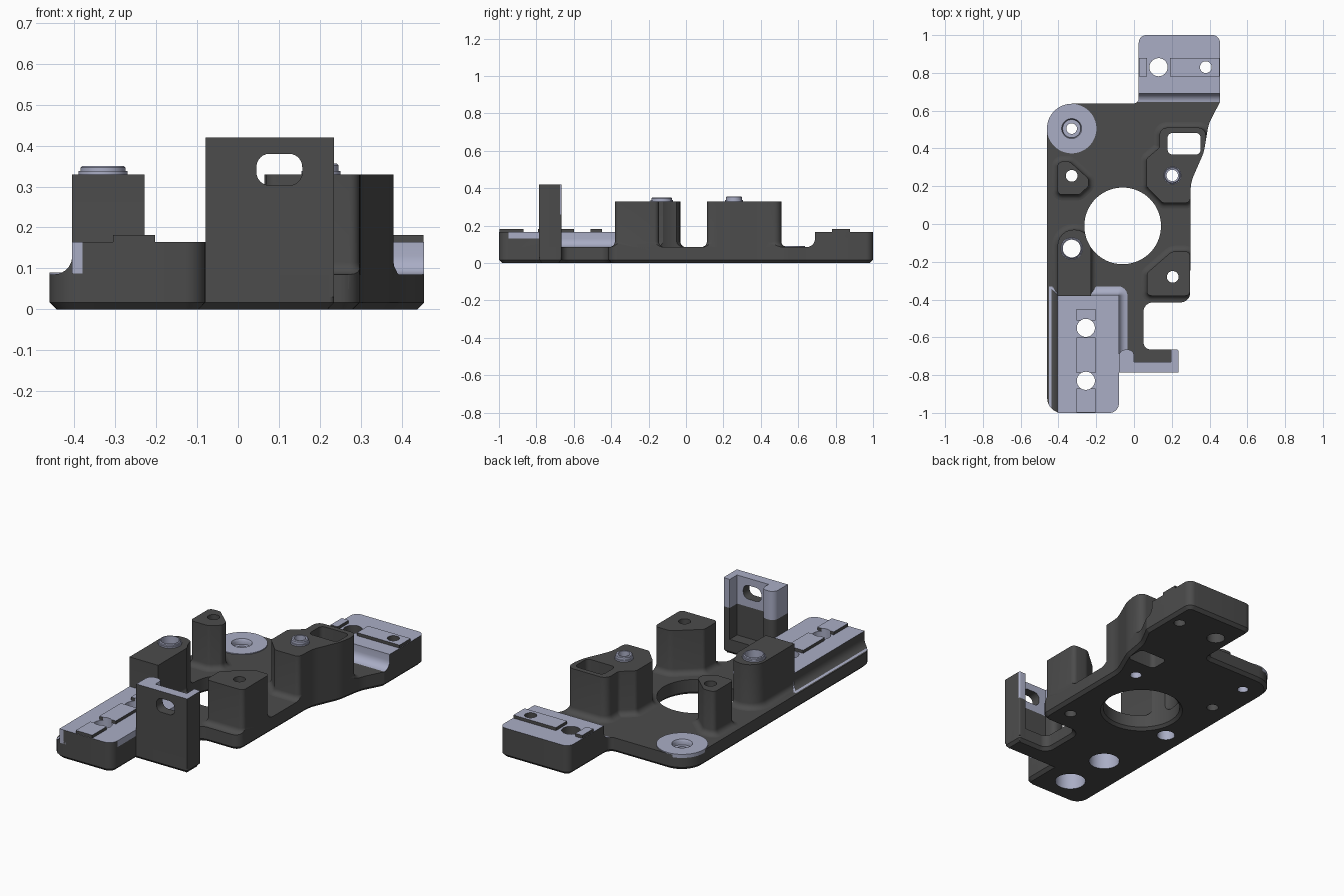
import bpy, bmesh, math
from mathutils import Vector

if "Cube" in bpy.data.objects:
    bpy.data.objects.remove(bpy.data.objects["Cube"])


def material(name, rgb):
    m = bpy.data.materials.new(name)
    m.diffuse_color = (*rgb, 1)
    m.use_nodes = True
    m.node_tree.nodes["Principled BSDF"].inputs["Base Color"].default_value = m.diffuse_color
    return m


MATS = [material("charcoal", (0.072, 0.072, 0.072)),
        material("pale_lavender", (0.40, 0.42, 0.56))]


def rounded(pts, n=6):
    """Polygon of (x, y, radius) with each corner filleted."""
    out = []
    for i, (x, y, r) in enumerate(pts):
        p = Vector((x, y))
        a = Vector(pts[i - 1][:2]) - p
        b = Vector(pts[(i + 1) % len(pts)][:2]) - p
        ang = a.angle(b)
        if r <= 0 or ang > math.pi - 0.02:
            out.append(p)
            continue
        t = min(r / math.tan(ang / 2), 0.48 * a.length, 0.48 * b.length)
        r = t * math.tan(ang / 2)
        c = p + (a.normalized() + b.normalized()).normalized() * (r / math.sin(ang / 2))
        s = p + a.normalized() * t - c
        e = p + b.normalized() * t - c
        sweep = s.angle_signed(e)
        a0 = math.atan2(s.y, s.x)
        for k in range(n + 1):
            w = a0 - sweep * k / n
            out.append(c + Vector((math.cos(w), math.sin(w))) * r)
    return out


def circle(x, y, r, n=40):
    return [Vector((x + r * math.cos(2 * math.pi * k / n), y + r * math.sin(2 * math.pi * k / n)))
            for k in range(n)]


def rect(x0, x1, y0, y1, r=0):
    return rounded([(x0, y0, r), (x1, y0, r), (x1, y1, r), (x0, y1, r)])


def offset(poly, d):
    out = []
    for i, p in enumerate(poly):
        a = (p - poly[i - 1]).normalized()
        b = (poly[(i + 1) % len(poly)] - p).normalized()
        n = Vector((a.y + b.y, -a.x - b.x)).normalized()
        out.append(p + n * (d / max(0.4, n.dot(Vector((a.y, -a.x))))))
    return out


def prism(name, poly, sections, rule=None):
    """Stack offset copies of a profile at (z, offset); rule(normal, centre) picks pale faces."""
    if sum(poly[i - 1].cross(p) for i, p in enumerate(poly)) < 0:
        poly = poly[::-1]
    bm = bmesh.new()
    rings = [[bm.verts.new((q.x, q.y, z)) for q in offset(poly, d)] for z, d in sections]
    n = len(poly)
    for lo, hi in zip(rings, rings[1:]):
        for i in range(n):
            j = (i + 1) % n
            bm.faces.new((lo[i], lo[j], hi[j], hi[i]))
    bm.faces.new(rings[0][::-1])
    bm.faces.new(rings[-1])
    bm.normal_update()
    for f in bm.faces:
        f.material_index = int(bool(rule and rule(f.normal, f.calc_center_median())))
    me = bpy.data.meshes.new(name)
    bm.to_mesh(me)
    bm.free()
    for m in MATS:
        me.materials.append(m)
    ob = bpy.data.objects.new(name, me)
    bpy.context.collection.objects.link(ob)
    return ob


def boolean(ob, other, op="DIFFERENCE"):
    bpy.context.view_layer.objects.active = ob
    m = ob.modifiers.new("cut", "BOOLEAN")
    m.operation, m.solver, m.object = op, "EXACT", other
    bpy.ops.object.modifier_apply(modifier=m.name)


def pale_top(n, c):
    return n.z > 0.9


def pale_all(n, c):
    return True


# Base plate outline, with a bevelled underside
outline = rounded([
    (-0.46, -1, 0.08), (-0.08, -1, 0.05), (-0.08, -0.785, 0), (0.235, -0.785, 0.012),
    (0.235, -0.665, 0.012), (0.05, -0.665, 0.04), (0.05, -0.415, 0.05), (0.297, -0.415, 0.05),
    (0.30, 0.22, 0.2), (0.37, 0.38, 0.2), (0.395, 0.53, 0.2), (0.455, 0.645, 0.02),
    (0.455, 1, 0.04), (0.025, 1, 0.04), (0.025, 0.637, 0.03), (-0.46, 0.637, 0.133)], 8)
base = prism("base_plate", outline, [(0, -0.017), (0.017, 0), (0.085, 0)])
clip = prism("clip_helper", outline, [(0.03, 0), (0.6, 0)])


def flare(d, top):
    """Concave fillet at the foot, then straight up."""
    arc = [(0.085 + d * (1 - math.cos(t)), d * (1 - math.sin(t)))
           for t in (k * math.pi / 10 for k in range(6))]
    return [(0.05, d)] + arc + [(top, 0)]


# Raised mounting blocks
front_block = prism("front_block",
                    rounded([(-0.405, -1.1, 0), (-0.08, -1.1, 0), (-0.08, -0.375, 0.005), (-0.405, -0.375, 0)]),
                    flare(0.045, 0.165), lambda n, c: n.z > 0.95 or n.x > 0.2 or n.y > 0.2)
rear_block = prism("rear_block", rect(-0.1, 0.6, 0.69, 1.2), flare(0.045, 0.165),
                   lambda n, c: n.z > 0.95 or n.y < -0.2)

# Tall standoffs
P = 0.025
posts = {
    "left_rear_post": [(-0.405, 0.155, P), (-0.29, 0.155, P), (-0.24, 0.2, P),
                       (-0.24, 0.24, P), (-0.34, 0.33, P), (-0.405, 0.33, P)],
    "left_front_post": [(-0.405, -0.38, 0), (-0.228, -0.38, 0), (-0.228, -0.03, 0.088),
                        (-0.405, -0.03, 0.088)],
    "right_rear_post": [(0.065, 0.2, P), (0.15, 0.112, P), (0.297, 0.112, P), (0.302, 0.21, 0.08),
                        (0.38, 0.385, 0.06), (0.38, 0.51, 0.04), (0.135, 0.51, 0.04),
                        (0.135, 0.405, P), (0.065, 0.345, P)],
    "right_front_post": [(0.068, -0.38, P), (0.297, -0.38, P), (0.297, -0.145, P),
                         (0.2, -0.145, 0.05), (0.068, -0.26, P)],
}
risers = [front_block, rear_block]
for name, pts in posts.items():
    risers.append(prism(name, rounded(pts), flare(0.03, 0.33)))
for ob in risers:
    boolean(ob, clip, "INTERSECT")

# Guide rails on the blocks
rails = [prism("front_rail", rect(-0.305, -0.203, y0, y1), [(0.15, 0), (0.182, 0)], pale_top)
         for y0, y1 in ((-0.998, -0.87), (-0.79, -0.6), (-0.51, -0.45))]
rails += [prism("rear_rail", rect(x0, x1, 0.78, 0.878), [(0.15, 0), (0.182, 0)], pale_top)
          for x0, x1 in ((0.027, 0.07), (0.19, 0.453))]

# Pale collars on two posts, and the pale round pad
trim = [prism("post_collar", circle(x, y, r), [(0.3, 0), (0.338, 0), (0.338, -0.005), (h - 0.004, -0.005), (h, -0.009)],
              pale_all)
        for x, y, r, h in ((-0.33, -0.13, 0.06, 0.35), (0.203, 0.257, 0.048, 0.356))]
trim.append(prism("round_pad", circle(-0.33, 0.505, 0.131, 64), [(0.07, 0), (0.09, 0)], pale_all))

# Channel-shaped upright bracket
bracket = prism("upright_bracket",
                rounded([(-0.08, -0.785, 0), (0.235, -0.785, 0), (0.235, -0.665, 0.008),
                         (0.195, -0.665, 0), (0.195, -0.73, 0), (0.0, -0.73, 0),
                         (0.0, -0.665, 0.035), (-0.08, -0.665, 0.035)]),
                [(0.03, 0), (0.26, 0), (0.42, 0)],
                lambda n, c: n.z > 0.9 or (c.z > 0.26 and (n.y > 0.1 or n.x < -0.1
                                                          or (n.x > 0.1 and c.x < 0.1))))
window = prism("window_cutter", rect(0.045, 0.157, 0.303, 0.38, 0.032), [(0.6, 0), (0.9, 0)])
window.rotation_euler.x = math.pi / 2
bpy.context.view_layer.update()
boolean(bracket, window)

# Pale cap on the exposed front corner of the block
prism("corner_cap", rect(-0.405, -0.355, -1.0, -0.94), [(0.087, 0), (0.165, 0)],
      lambda n, c: n.y < -0.5 or n.z > 0.9)

# Holes through the plate and everything standing on it
THRU = [(-0.05, 0), (0.5, 0)]
cutters = [
    prism("bore_cutter", circle(-0.06, -0.01, 0.203, 72),
          [(-0.05, 0.065), (0.015, 0), (0.5, 0)]),
    prism("slot_cutter", rect(0.178, 0.353, 0.368, 0.482, 0.025), THRU),
]
for x, y, r in ((-0.33, 0.255, 0.031), (0.205, -0.28, 0.031), (0.13, 0.83, 0.048), (0.38, 0.83, 0.031)):
    cutters.append(prism("hole_cutter", circle(x, y, r), THRU))
for x, y, r, sec in (
        (-0.33, -0.13, 0.047, THRU), (0.203, 0.257, 0.03, THRU),
        (-0.33, 0.505, 0.028, [(-0.05, 0), (0.06, 0), (0.06, 0.02), (0.08, 0.02), (0.11, 0.035)]),
        (-0.255, -0.55, 0.048, [(-0.05, 0.032), (0.11, 0.032), (0.11, 0), (0.5, 0)]),
        (-0.255, -0.83, 0.048, [(-0.05, 0.032), (0.11, 0.032), (0.11, 0), (0.5, 0)])):
    cutters.append(prism("pale_hole_cutter", circle(x, y, r), sec, pale_all))


def bounds(ob):
    pts = [v.co for v in ob.data.vertices]
    return [(min(p[i] for p in pts), max(p[i] for p in pts)) for i in (0, 1)]


for ob in [base] + risers + rails + trim:
    for c in cutters:
        if all(a[0] < b[1] and b[0] < a[1] for a, b in zip(bounds(ob), bounds(c))):
            boolean(ob, c)
for c in cutters + [clip, window]:
    bpy.data.objects.remove(c)

# Smooth the round walls, keep edges crisp
for ob in bpy.data.objects:
    ob.select_set(True)
    bpy.context.view_layer.objects.active = ob
bpy.ops.object.shade_smooth_by_angle(angle=math.radians(30))
